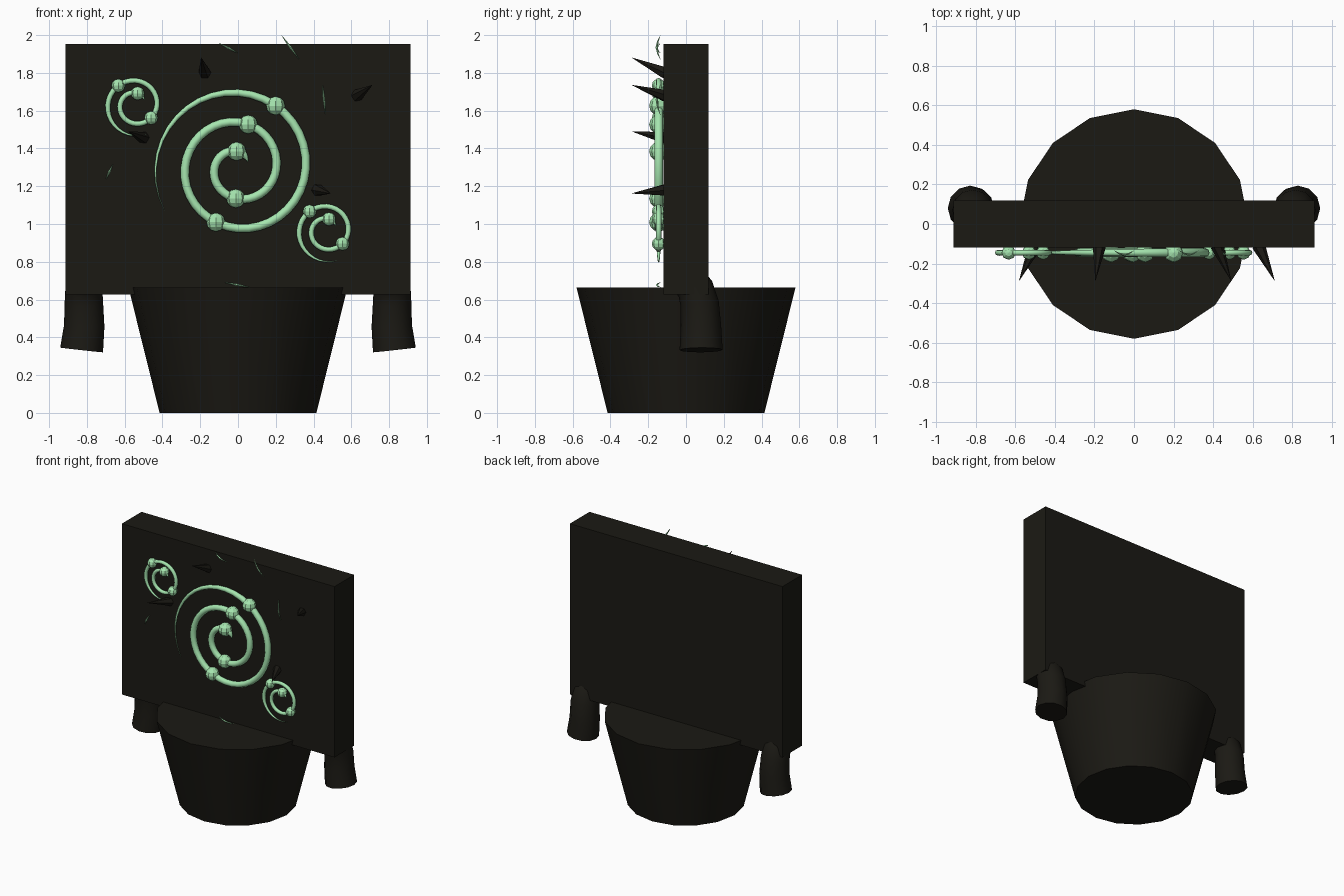
import bpy, bmesh, math
from mathutils import Vector

if "Cube" in bpy.data.objects:
    bpy.data.objects.remove(bpy.data.objects["Cube"])


def material(name, rgb):
    m = bpy.data.materials.new(name)
    m.diffuse_color = (*rgb, 1)
    m.use_nodes = True
    m.node_tree.nodes["Principled BSDF"].inputs["Base Color"].default_value = m.diffuse_color
    return m


DARK = material("dark_stone", (0.011, 0.010, 0.007))
GREEN = material("pale_green", (0.38, 0.79, 0.43))


def finish(ob, name, mat, smooth=None):
    ob.name = name
    ob.data.materials.append(mat)
    if smooth:
        bpy.ops.object.select_all(action='DESELECT')
        ob.select_set(True)
        bpy.context.view_layer.objects.active = ob
        bpy.ops.object.shade_smooth_by_angle(angle=math.radians(smooth))
    return ob


def tube(name, pts, radii, sides, mat, up=(0, 1, 0), smooth=None):
    """Sweep a round section of varying radius along a path."""
    bm = bmesh.new()
    pts = [Vector(p) for p in pts]
    rings = []
    for i, p in enumerate(pts):
        t = (pts[min(i + 1, len(pts) - 1)] - pts[max(i - 1, 0)]).normalized()
        a = t.cross(Vector(up)).normalized()
        b = t.cross(a)
        rings.append([bm.verts.new(p + radii[i] * (math.cos(k * math.tau / sides) * a
                      + math.sin(k * math.tau / sides) * b)) for k in range(sides)])
    for r, s in zip(rings, rings[1:]):
        for k in range(sides):
            bm.faces.new((r[k], r[(k + 1) % sides], s[(k + 1) % sides], s[k]))
    bm.faces.new(rings[0])
    bm.faces.new(rings[-1])
    bmesh.ops.recalc_face_normals(bm, faces=bm.faces)
    me = bpy.data.meshes.new(name)
    bm.to_mesh(me)
    bm.free()
    ob = bpy.data.objects.new(name, me)
    bpy.context.collection.objects.link(ob)
    return finish(ob, name, mat, smooth)


# Slab body
bpy.ops.mesh.primitive_cube_add(size=1, location=(0, 0, 1.29))
slab = bpy.context.object
slab.scale = (1.825, 0.24, 1.325)
finish(slab, "slab", DARK)

# Tapered pedestal
bpy.ops.mesh.primitive_cone_add(vertices=16, radius1=0.415, radius2=0.58, depth=0.665,
                                location=(0, 0, 0.3325))
finish(bpy.context.object, "pedestal", DARK, 30)

# Curved stub arms, mirrored left and right
ARM = [(0.80, -0.05, 0.75, 0.085), (0.81, 0.01, 0.71, 0.093), (0.816, 0.05, 0.655, 0.098),
       (0.816, 0.072, 0.58, 0.102), (0.814, 0.079, 0.46, 0.107), (0.828, 0.080, 0.333, 0.114)]
for side, s in (("left", -1), ("right", 1)):
    tube(side + "_arm", [(s * x, y, z) for x, y, z, r in ARM], [a[3] for a in ARM],
         12, DARK, up=(1, 0, 0), smooth=40)


# Beaded spirals on the front face
def spiral(name, cx, cz, r0, r1, turns, thick, beads, bead_r, n):
    def at(t):
        a = math.radians(30) + turns * math.tau * t
        r = r0 + (r1 - r0) * t
        return (cx + r * math.cos(a), -0.145, cz + r * math.sin(a))
    ts = [i / n for i in range(n + 1)]
    radii = [max(0.001, thick * min(1, t / 0.045, ((1 - t) / 0.17) ** 0.8)) for t in ts]
    tube(name, [at(t) for t in ts], radii, 8, GREEN, smooth=50)
    for i, t in enumerate(beads):
        bpy.ops.mesh.primitive_uv_sphere_add(segments=8, ring_count=6, radius=bead_r,
                                             location=at(t))
        finish(bpy.context.object, f"{name}_bead_{i + 1}", GREEN)


spiral("large_spiral", 0, 1.297, 0.06, 0.45, 2.5, 0.023,
       [0.072 + 0.19 * k for k in range(5)], 0.05, 90)
for nm, cx, cz in (("upper_spiral", -0.543, 1.629), ("lower_spiral", 0.47, 0.963)):
    spiral(nm, cx, cz, 0.055, 0.166, 1.72, 0.014, (0.08, 0.47, 0.745), 0.036, 56)

# Dark thorns leaning out of the front (base x, z then tip x, z)
THORNS = [(-0.175, 1.80, -0.195, 1.88), (0.63, 1.68, 0.71, 1.735),
          (-0.50, 1.457, -0.58, 1.49), (0.42, 1.18, 0.49, 1.162)]
for i, (bx, bz, tx, tz) in enumerate(THORNS):
    tube(f"thorn_{i + 1}", [(bx, -0.11, bz), (tx, -0.285, tz)], [0.034, 0.001],
         6, DARK, up=(0, 0, 1))

# Thin green slivers around the face (start x, z then end x, z)
SLIVERS = [(0.23, 2.0, 0.325, 1.87), (-0.10, 1.957, 0.0, 1.905), (0.447, 1.74, 0.464, 1.575),
           (-0.70, 1.235, -0.663, 1.315), (-0.07, 0.69, 0.06, 0.665)]
for i, (ax, az, bx, bz) in enumerate(SLIVERS):
    pts = [(ax + (bx - ax) * t, -0.135 - 0.02 * math.sin(math.pi * t), az + (bz - az) * t)
           for t in (0, 0.25, 0.5, 0.75, 1)]
    tube(f"sliver_{i + 1}", pts, [0.0005, 0.004, 0.006, 0.004, 0.0005], 4, GREEN)
